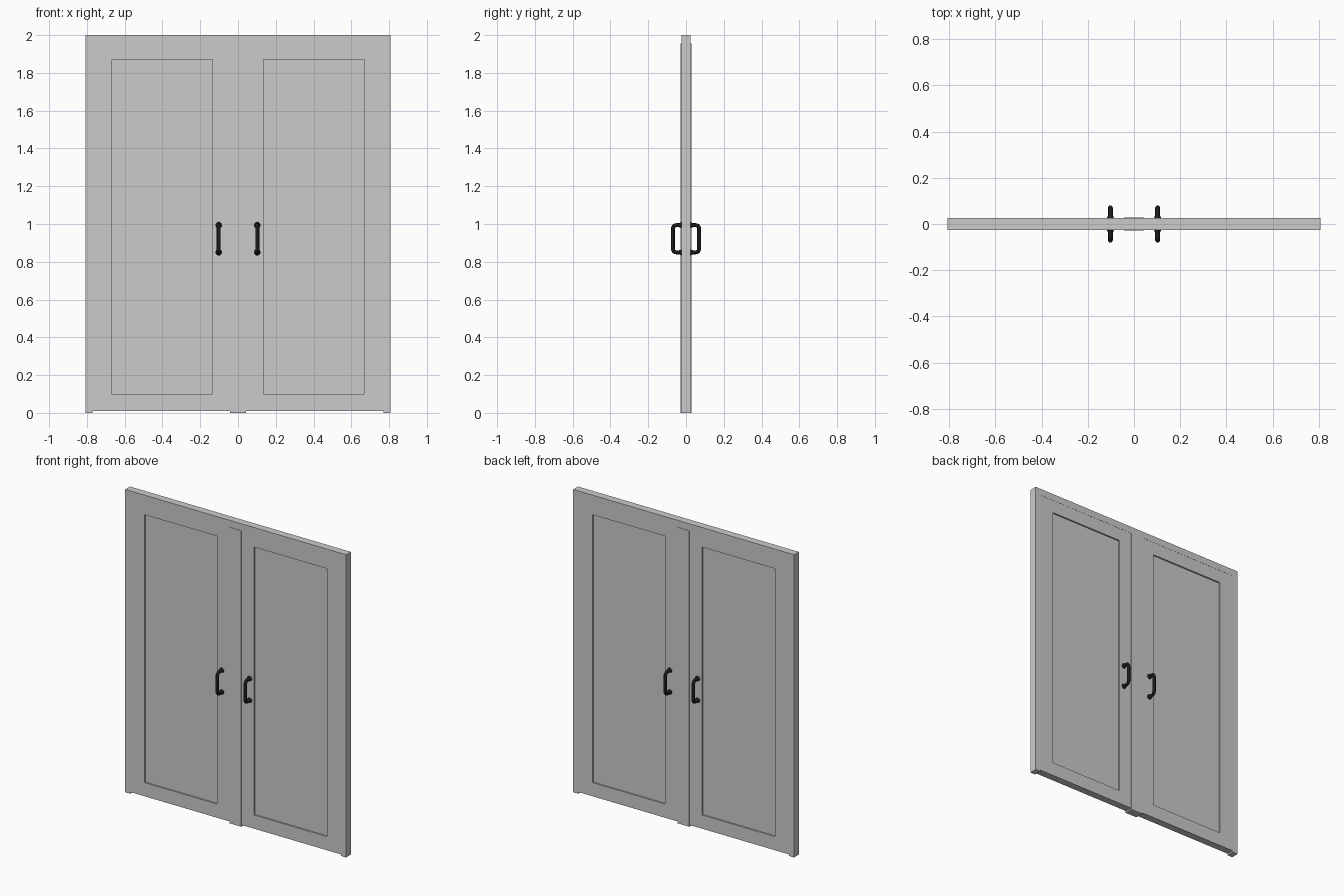
import bpy, bmesh, math
from mathutils import Matrix

if "Cube" in bpy.data.objects:
    bpy.data.objects.remove(bpy.data.objects["Cube"])

def box(name, x0, x1, y, z0, z1):
    """Box spanning x0..x1, -y..y, z0..z1."""
    bm = bmesh.new()
    bmesh.ops.create_cube(bm, size=1)
    for v in bm.verts:
        v.co.x = x0 if v.co.x < 0 else x1
        v.co.y = -y if v.co.y < 0 else y
        v.co.z = z0 if v.co.z < 0 else z1
    return finish(name, bm)

def finish(name, bm):
    bmesh.ops.recalc_face_normals(bm, faces=bm.faces[:])
    me = bpy.data.meshes.new(name)
    bm.to_mesh(me)
    bm.free()
    ob = bpy.data.objects.new(name, me)
    bpy.context.collection.objects.link(ob)
    return ob

def leaf(name, side):
    """Door leaf with a sunken panel on both faces."""
    x0, x1, z0, z1, y = 0.043, 0.77, 0.01, 1.955, 0.024
    px0, px1, pz0, pz1, py = 0.135, 0.668, 0.10, 1.87, 0.014
    bm = bmesh.new()
    bmesh.ops.create_cube(bm, size=1)
    for v in bm.verts:
        v.co.x = x0 if v.co.x < 0 else x1
        v.co.y = -y if v.co.y < 0 else y
        v.co.z = z0 if v.co.z < 0 else z1
    bm.normal_update()
    xm, zm = (x0 + x1) / 2, (z0 + z1) / 2
    for f in [f for f in bm.faces if abs(f.normal.y) > 0.9]:
        # inset to the panel outline, then push inwards
        bmesh.ops.inset_individual(bm, faces=[f], thickness=0.05)
        for v in f.verts:
            v.co.x = px0 if v.co.x < xm else px1
            v.co.z = pz0 if v.co.z < zm else pz1
        ext = bmesh.ops.extrude_discrete_faces(bm, faces=[f])
        for v in ext["faces"][0].verts:
            v.co.y = math.copysign(py, v.co.y)
    for v in bm.verts:
        v.co.x *= side
    return finish(name, bm)

black = bpy.data.materials.new("black_metal")
black.diffuse_color = (0.012, 0.012, 0.012, 1)
black.use_nodes = True
black.node_tree.nodes["Principled BSDF"].inputs["Base Color"].default_value = black.diffuse_color

def handle(name, x, s):
    """Rounded pull bar standing off the face on side s."""
    zt, zb, yo, r = 0.994, 0.850, 0.070, 0.02
    pts = [(0.02, zt)]
    for cz, a0 in ((zt - r, 90), (zb + r, 0)):
        for i in range(6):
            a = math.radians(a0 - 18 * i)
            pts.append((yo - r + r * math.cos(a), cz + r * math.sin(a)))
    pts.append((0.02, zb))
    cu = bpy.data.curves.new(name, 'CURVE')
    cu.dimensions = '3D'
    cu.bevel_depth = 0.0105
    cu.bevel_resolution = 4
    cu.use_fill_caps = True
    sp = cu.splines.new('POLY')
    sp.points.add(len(pts) - 1)
    for p, (y, z) in zip(sp.points, pts):
        p.co = (x, s * y, z, 1)
    ob = bpy.data.objects.new(name, cu)
    bpy.context.collection.objects.link(ob)
    bpy.ops.object.select_all(action='DESELECT')
    ob.select_set(True)
    bpy.context.view_layer.objects.active = ob
    bpy.ops.object.convert(target='MESH')
    bpy.ops.object.shade_smooth_by_angle()
    bpy.context.object.data.materials.append(black)
    # flared feet where the bar meets the leaf
    bm = bmesh.new()
    for z in (zt, zb):
        bmesh.ops.create_cone(
            bm, cap_ends=True, segments=20, radius1=0.017, radius2=0.0105, depth=0.016,
            matrix=Matrix.Translation((x, s * 0.030, z)) @ Matrix.Rotation(-s * math.pi / 2, 4, 'X'))
    feet = finish(name + "_feet", bm)
    feet.data.materials.append(black)
    bpy.ops.object.select_all(action='DESELECT')
    feet.select_set(True)
    bpy.context.view_layer.objects.active = feet
    bpy.ops.object.shade_smooth_by_angle()

# frame
box("header", -0.807, 0.807, 0.025, 1.955, 2.0)
box("centre_post", -0.043, 0.043, 0.028, 0.0, 1.955)
for side, label in ((-1, "left"), (1, "right")):
    a, b = sorted((side * 0.77, side * 0.807))
    box(label + "_jamb", a, b, 0.025, 0.0, 1.955)
    leaf(label + "_leaf", side)
    handle(label + "_front_handle", side * 0.102, -1)
    handle(label + "_back_handle", side * 0.102, 1)
